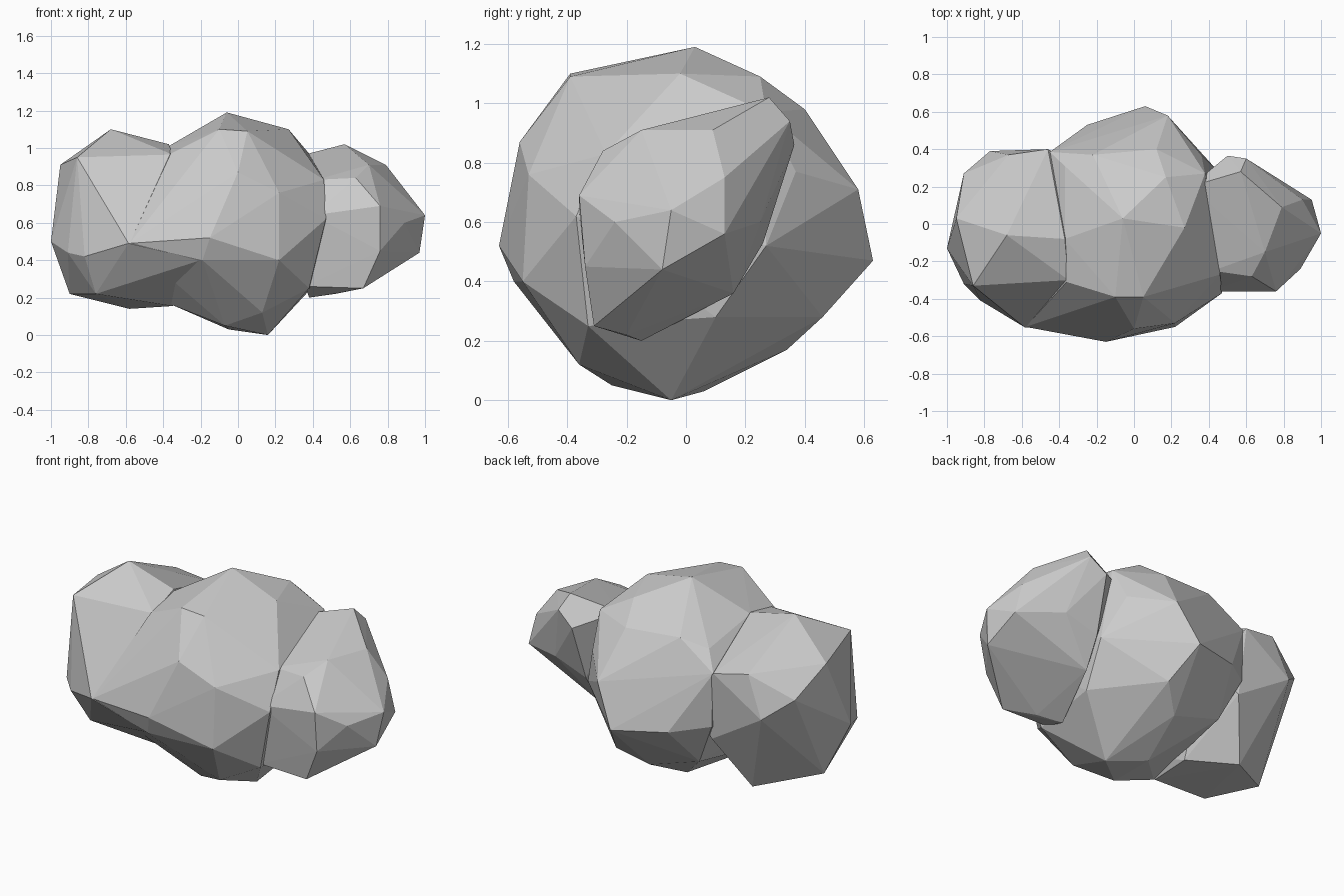
import bpy, bmesh


def lump(name, points):
    """Faceted stone lump: convex hull around a few corner points."""
    bm = bmesh.new()
    for p in points:
        bm.verts.new(p)
    bmesh.ops.convex_hull(bm, input=bm.verts[:])
    loose = [v for v in bm.verts if not v.link_faces]
    bmesh.ops.delete(bm, geom=loose, context='VERTS')
    bmesh.ops.recalc_face_normals(bm, faces=bm.faces[:])
    me = bpy.data.meshes.new(name)
    bm.to_mesh(me)
    bm.free()
    ob = bpy.data.objects.new(name, me)
    bpy.context.collection.objects.link(ob)
    return ob


# Large middle lump
middle = lump("boulder", [
    (-.06, .03, 1.19), (-.1, -.39, 1.1), (.05, -.39, 1.09), (.27, -.02, 1.1),
    (.17, .25, 1.09), (.12, .4, .98), (.38, .27, .97), (.46, -.27, .83),
    (.47, -.37, .62), (.22, -.53, .76), (.22, -.55, .4), (0, -.56, .87),
    (-.15, -.63, .52), (-.19, -.58, .4), (-.58, -.55, .49), (-.36, -.31, .97),
    (.38, -.33, .25), (.13, -.36, .12), (.16, -.05, 0), (-.07, -.25, .05),
    (-.05, .06, .03), (.06, .63, .47), (.18, .58, .71), (-.25, .53, .5),
    (.14, .46, .28), (0, .34, .17), (-.32, .33, .27), (-.37, .31, .95),
    (.46, .27, .52), (.42, .1, .28), (-.35, -.25, .16), (-.45, .385, .85),
    (-.44, .385, .53), (-.22, .37, 1.0), (-.37, -.08, 1.01), (.36, .37, .77)])

# Left lump
left = lump("left_lump", [
    (-1, -.13, .5), (-.95, .03, .91), (-.86, -.33, .95), (-.73, -.2, 1.02),
    (-.68, -.06, 1.1), (-.37, -.08, 1.02), (-.35, -.3, .965), (-.91, .27, .77),
    (-.77, .39, .66), (-.46, .4, .86), (-.67, .37, .9), (-.91, -.32, .44),
    (-.9, -.02, .22), (-.76, -.31, .22), (-.82, -.41, .42), (-.585, -.552, .49),
    (-.58, .2, .14), (-.43, .37, .45), (-.2, -.575, .4),
    (-.35, -.24, .155), (-.34, .02, .16), (-.25, .3, .6), (-.25, -.3, .7)])

# Right lump
right = lump("right_lump", [
    (.57, .28, 1.02), (.79, .09, .91), (.7, -.15, .91), (.63, -.28, .84),
    (.76, -.36, .69), (.76, -.34, .45), (.67, -.31, .25), (.52, -.2, .22),
    (1, -.05, .64), (.97, -.08, .44), (.95, .13, .56), (.9, .13, .75),
    (.89, -.24, .6), (.6, .35, .94), (.5, .365, .86), (.66, .28, .74),
    (.69, .25, .6), (.48, .26, .53), (.47, .16, .36), (.4, -.36, .64),
    (.36, -.31, .26), (.3, .2, .95), (.38, -.15, .2), (.42, -.25, .83)])

# Fuse the lumps into one boulder
for part in (left, right):
    mod = middle.modifiers.new("fuse", 'BOOLEAN')
    mod.operation = 'UNION'
    mod.solver = 'EXACT'
    mod.object = part
bpy.context.view_layer.update()
fused = bpy.data.meshes.new_from_object(
    middle.evaluated_get(bpy.context.evaluated_depsgraph_get()))
middle.modifiers.clear()
middle.data = fused
for part in (left, right):
    bpy.data.objects.remove(part)
